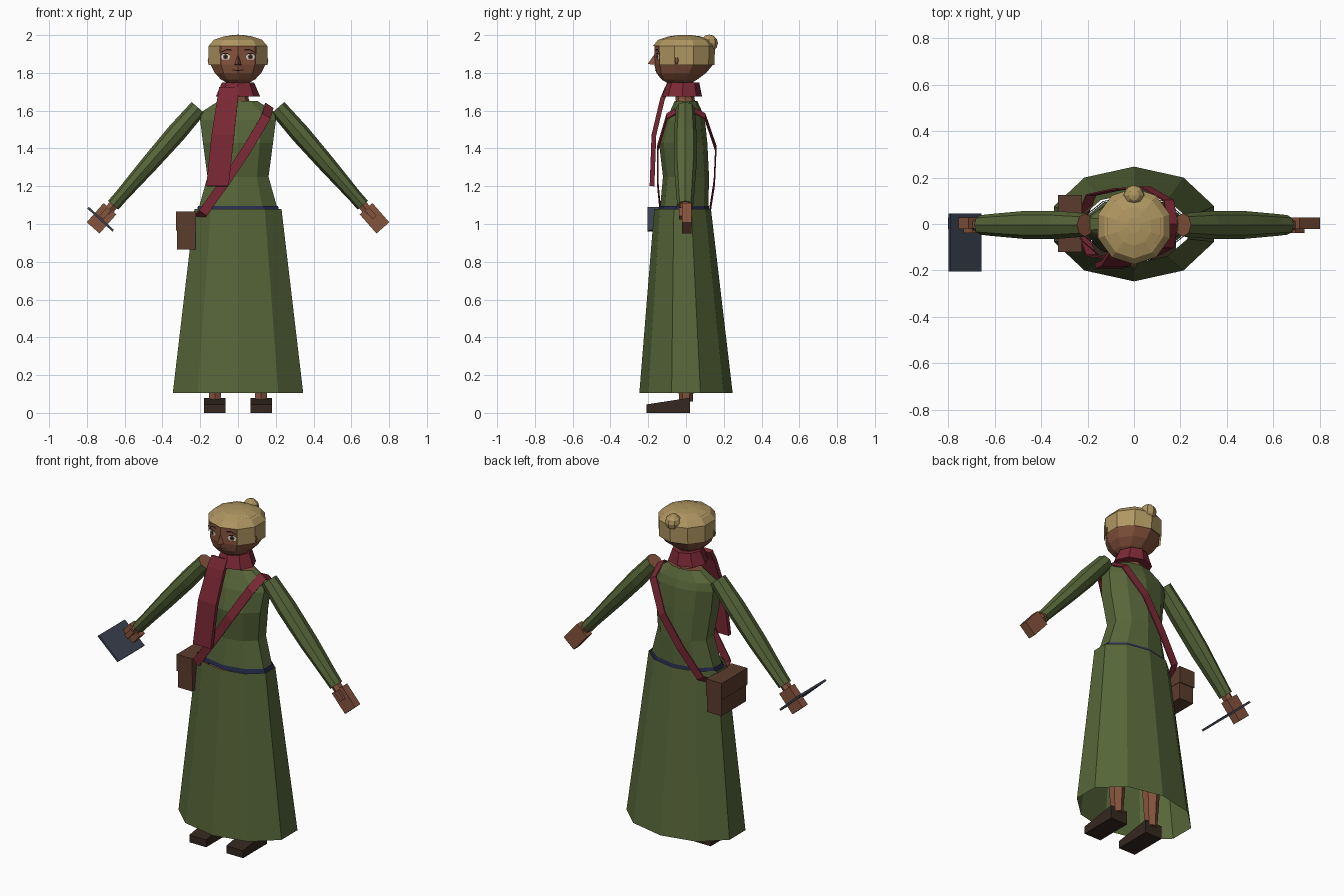
import bpy, bmesh, math
from mathutils import Matrix, Vector

cube = bpy.data.objects.get("Cube")
if cube:
    bpy.data.objects.remove(cube)


def material(name, r, g, b):
    m = bpy.data.materials.new(name)
    m.use_nodes = True
    m.diffuse_color = (r, g, b, 1)
    m.node_tree.nodes["Principled BSDF"].inputs["Base Color"].default_value = (r, g, b, 1)
    return m


GREEN = material("olive green cloth", .095, .132, .041)
RED = material("crimson cloth", .2, .022, .036)
SKIN = material("brown skin", .235, .088, .047)
HAIR = material("sandy hair", .43, .305, .12)
BAG = material("brown leather", .105, .045, .027)
SHOE = material("dark leather", .035, .021, .014)
NAVY = material("navy belt", .021, .028, .085)
SLATE = material("slate cover", .045, .055, .085)
WHITE = material("eye white", .7, .66, .6)
DARK = material("dark line", .014, .009, .008)


def finish(name, bm, *mats, matrix=None):
    """Turn a bmesh into a named object."""
    if matrix is not None:
        bm.transform(matrix)
    bmesh.ops.recalc_face_normals(bm, faces=bm.faces)
    mesh = bpy.data.meshes.new(name)
    bm.to_mesh(mesh)
    bm.free()
    for m in mats:
        mesh.materials.append(m)
    ob = bpy.data.objects.new(name, mesh)
    bpy.context.collection.objects.link(ob)
    return ob


def loft(rings, n=10, caps=(True, True)):
    """Skin elliptical rings of (z, centre y, radius x, radius y); first corner faces front."""
    bm = bmesh.new()
    loops = []
    for z, cy, rx, ry in rings:
        angles = [2 * math.pi * i / n - math.pi / 2 for i in range(n)]
        loops.append([bm.verts.new((rx * math.cos(a), cy + ry * math.sin(a), z)) for a in angles])
    for a, b in zip(loops, loops[1:]):
        for i in range(n):
            j = (i + 1) % n
            bm.faces.new((a[i], a[j], b[j], b[i]))
    for loop, cap in zip((loops[0], loops[-1]), caps):
        if cap:
            bm.faces.new(loop).material_index = 1
    return bm


def box(x, y, z):
    """Box from three (low, high) ranges."""
    bm = bmesh.new()
    bmesh.ops.create_cube(bm, size=1)
    for v in bm.verts:
        v.co = Vector([(lo + hi) / 2 + c * (hi - lo) for c, (lo, hi) in zip(v.co, (x, y, z))])
    return bm


def strip(name, pairs, mat, thick, closed=False):
    """Cloth band running through pairs of edge points."""
    bm = bmesh.new()
    rows = [[bm.verts.new(p) for p in pair] for pair in pairs]
    nexts = rows[1:] + rows[:1] if closed else rows[1:]
    for a, b in zip(rows, nexts):
        bm.faces.new((a[0], a[1], b[1], b[0]))
    ob = finish(name, bm, mat)
    mod = ob.modifiers.new("Thickness", 'SOLIDIFY')
    mod.thickness = thick
    mod.offset = 0


# Dress: open skirt, fitted bodice with bare neckline, belt
finish("skirt", loft([(.105, 0, .363, .247), (1.08, -.018, .242, .15)], caps=(False, False)), GREEN)
finish("bodice", loft([(1.08, -.01, .22, .128), (1.25, 0, .17, .122), (1.43, -.015, .195, .128),
                       (1.55, -.005, .211, .105), (1.595, 0, .2, .085), (1.65, 0, .11, .06)]), GREEN, SKIN)
finish("belt", loft([(1.07, -.01, .228, .134), (1.096, -.01, .223, .131)], caps=(False, False)), NAVY)

# Neck and scarf
finish("neck", loft([(1.62, 0, .075, .052), (1.665, -.005, .055, .05), (1.76, -.01, .055, .05)], 8), SKIN, SKIN)
finish("scarf_wrap", loft([(1.675, -.02, .117, .105), (1.715, -.018, .1, .095), (1.75, -.015, .085, .085)], 8), RED, RED)
tail = [(-.1, .005, -.1, 1.72), (-.11, .0, -.125, 1.66), (-.14, -.02, -.17, 1.47), (-.168, -.05, -.18, 1.2)]
strip("scarf_tail", [((a, y, z), (b, y, z)) for a, b, y, z in tail], RED, .025)

# Shoulder strap looping front to back
path = [(.165, 0, 1.625), (.15, -.1, 1.57), (.05, -.15, 1.4), (-.07, -.15, 1.22), (-.185, -.135, 1.06),
        (-.235, 0, 1.0), (-.185, .125, 1.06), (-.07, .15, 1.22), (.05, .158, 1.4), (.15, .1, 1.57)]
side = Vector((.021, 0, -.014))
strip("bag_strap", [(Vector(p) - side, Vector(p) + side) for p in path], RED, .007, closed=True)

# Hip bag with flap
finish("bag", box((-.322, -.225), (-.115, .12), (.865, 1.06)), BAG)
finish("bag_flap", box((-.327, -.223), (-.12, .125), (.965, 1.066)), BAG)

# Head with chin taper
HEAD = [(1.742, -.035, .05, .055), (1.765, -.035, .095, .095), (1.8, -.025, .13, .132),
        (1.845, -.012, .153, .156), (1.945, -.01, .153, .158), (1.98, -.01, .12, .12)]
finish("head", loft(HEAD), SKIN, SKIN)

# Hair cap, open over the face, with a bun
bm = loft([(1.843, -.01, .163, .16), (1.943, -.01, .163, .164), (1.975, -.01, .134, .138),
           (1.993, -.008, .078, .085), (2.0, -.005, .03, .035)], caps=(False, True))
window = [f for f in bm.faces if f.calc_center_median().z < 1.94
          and abs(f.calc_center_median().x) < .08 and f.calc_center_median().y < 0]
bmesh.ops.delete(bm, geom=window, context='FACES')
finish("hair", bm, HAIR, HAIR)
bm = bmesh.new()
bmesh.ops.create_uvsphere(bm, u_segments=8, v_segments=6, radius=.046)
finish("hair_bun", bm, HAIR, matrix=Matrix.Translation((0, .123, 1.957)))


def face_y(x, z):
    """Depth of the front of the head at x, z."""
    for a, b in zip(HEAD, HEAD[1:]):
        if a[0] <= z <= b[0]:
            t = (z - a[0]) / (b[0] - a[0])
            _, cy, rx, ry = [p + t * (q - p) for p, q in zip(a, b)]
            corner = math.radians(54)
            return cy - ry + abs(x) / (rx * math.cos(corner)) * ry * (1 - math.sin(corner))
    return 0


def plate(name, points, mat, lift, sign=1):
    """Thin painted shape lying on the face."""
    bm = bmesh.new()
    bm.faces.new([bm.verts.new((sign * x, face_y(x, z) - lift, z)) for x, z in points])
    strip_ob = finish(name, bm, mat)
    if strip_ob.data.polygons[0].normal.y > 0:
        strip_ob.data.flip_normals()


def oval(cx, cz, rx, rz, n=8):
    return [(cx + rx * math.cos(2 * math.pi * i / n), cz + rz * math.sin(2 * math.pi * i / n)) for i in range(n)]


# Arm frame: local z runs from shoulder to hand
ARM = Matrix.Translation((.21, -.004, 1.615)) @ Matrix.Rotation(math.radians(138.85), 4, 'Y')
SLEEVE = [(0, 0, .047, .05), (.18, 0, .052, .06), (.4, 0, .046, .06), (.62, 0, .036, .047), (.685, 0, .036, .042)]

for s, label in ((1, "left"), (-1, "right")):
    flip = Matrix.Scale(s, 4, (1, 0, 0))
    arm = flip @ ARM
    # Sleeve, wrist, hand and thumb
    finish(label + "_sleeve", loft(SLEEVE, 8), GREEN, SKIN, matrix=arm)
    finish(label + "_wrist", loft([(.66, 0, .029, .03), (.74, 0, .029, .027)], 6), SKIN, SKIN, matrix=arm)
    finish(label + "_hand", box((-.046, .044), (-.018, .032), (.71, .845)), SKIN, matrix=arm)
    finish(label + "_thumb", box((-.018, .01), (-.034, -.016), (.715, .775)), SKIN, matrix=arm)
    # Leg and wedge shoe
    finish(label + "_leg", loft([(.06, 0, .034, .036), (.3, 0, .05, .05), (1, 0, .075, .07)], 6), SKIN, SKIN,
           matrix=Matrix.Translation((s * .122, 0, 0)))
    shoe = box((.067, .18), (-.208, .02), (0, .08))
    for v in shoe.verts:
        if v.co.y < 0 and v.co.z > .05:
            v.co.z = .045
    finish(label + "_shoe", shoe, SHOE, matrix=flip)
    # Eye, brow and ear
    plate(label + "_eye_white", oval(.066, 1.885, .025, .018), WHITE, .003, s)
    plate(label + "_iris", oval(.066, 1.885, .013, .015), BAG, .005, s)
    plate(label + "_pupil", oval(.066, 1.885, .007, .008), DARK, .007, s)
    plate(label + "_lash", [(.039, 1.893), (.055, 1.905), (.078, 1.905), (.092, 1.89), (.078, 1.9), (.055, 1.899)],
          DARK, .006, s)
    plate(label + "_brow", [(.035, 1.925), (.06, 1.927), (.088, 1.913), (.086, 1.908), (.06, 1.92), (.035, 1.917)],
          DARK, .004, s)
    plate(label + "_mouth", [(0, 1.815), (.03, 1.818), (.03, 1.814), (0, 1.809)], DARK, .003, s)
    bm = bmesh.new()
    bmesh.ops.create_uvsphere(bm, u_segments=6, v_segments=4, radius=1)
    finish(label + "_ear", bm, SKIN, matrix=Matrix.Translation((s * .15, -.05, 1.865)) @ Matrix.Diagonal((.012, .015, .022, 1)))

# Nose wedge
bm = bmesh.new()
bridge, tip = bm.verts.new((0, -.166, 1.9)), bm.verts.new((0, -.203, 1.847))
left, right = bm.verts.new((.022, -.155, 1.842)), bm.verts.new((-.022, -.155, 1.842))
for tri in ((bridge, tip, left), (bridge, right, tip), (left, tip, right), (bridge, left, right)):
    bm.faces.new(tri)
finish("nose", bm, SKIN)

# Flat book held in the right hand
finish("book", box((-.09, .09), (-.205, .045), (-.006, .006)), SLATE,
       matrix=Matrix.Translation((-.727, 0, 1.025)) @ Matrix.Rotation(math.radians(42.5), 4, 'Y'))
